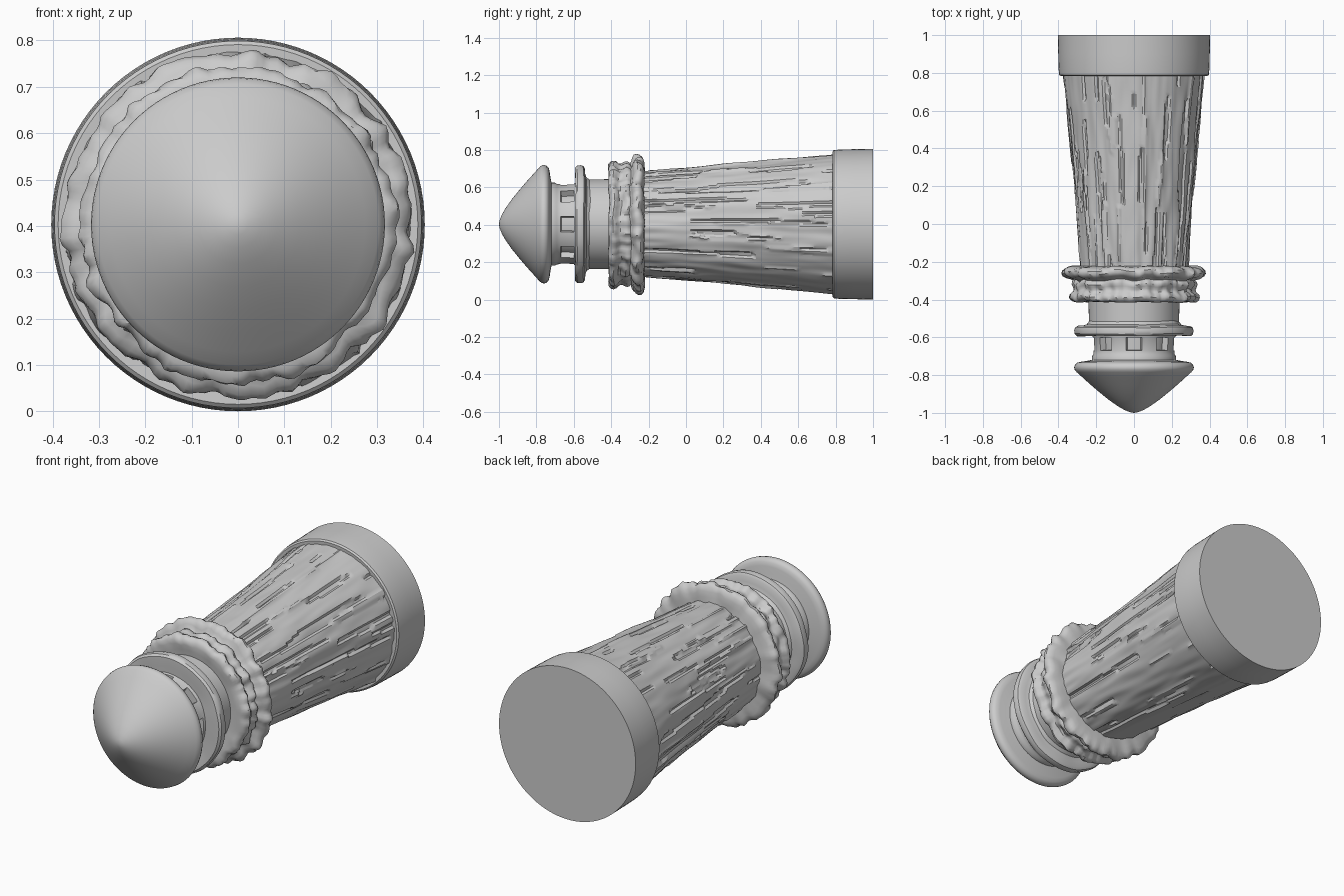
import bpy, bmesh, math
from mathutils import Vector, noise

if "Cube" in bpy.data.objects:
    bpy.data.objects.remove(bpy.data.objects["Cube"])

AXIS_Z = 0.403  # height of the horizontal centre line


def revolve(name, profile, segs=96, relief=None, edit=None, angle=35):
    """Spin a (y, radius) profile, front to back, around the long axis."""
    bm = bmesh.new()
    rows = []
    for y, r in profile:
        row = []
        for j in range(segs):
            a = 2 * math.pi * j / segs
            dy, dr = relief(a, y, r) if relief and r > 0 else (0, 0)
            row.append(bm.verts.new(((r + dr) * math.cos(a), y + dy,
                                     AXIS_Z + (r + dr) * math.sin(a))))
        rows.append(row)
    for lo, hi in zip(rows, rows[1:]):
        for j in range(segs):
            k = (j + 1) % segs
            bm.faces.new((lo[j], hi[j], hi[k], lo[k]))
    bmesh.ops.remove_doubles(bm, verts=bm.verts[:], dist=0.00005)
    if edit:
        edit(bm)
    mesh = bpy.data.meshes.new(name)
    bm.to_mesh(mesh)
    bm.free()
    ob = bpy.data.objects.new(name, mesh)
    bpy.context.collection.objects.link(ob)
    bpy.ops.object.select_all(action='DESELECT')
    ob.select_set(True)
    bpy.context.view_layer.objects.active = ob
    bpy.ops.object.shade_smooth_by_angle(angle=math.radians(angle))
    return ob


def wave(a, y, around, along, seed=0):
    return noise.noise(Vector((around * math.cos(a) + seed, along * y,
                               around * math.sin(a) + seed)))


def masonry(a, y, r):
    # long weathered streaks with a few sharp cracks, flatter underneath
    d = 0.008 * wave(a, y, 4, 2.5) + 0.006 * wave(a, y, 9, 5, 7)
    if wave(a, y, 11, 2.2, 20) < -0.33:
        d -= 0.010
    if wave(a, y, 9, 1.8, 40) > 0.38:
        d += 0.006
    flat = max(math.cos(a - math.radians(250)), 0.01)
    return 0, min(r + d, 0.955 * r / flat) - r


def rocky(a, y, r):
    # lumpy stones, only on the exposed outer part
    k = min(1, max(0, (r - 0.27) / 0.05))
    return (0.012 * k * wave(a, y, 4.5, 6, 11),
            k * (0.016 * wave(a, y, 5, 10, 3) + 0.016 * wave(a, y, 10, 16, 30)))


def worn(a, y, r):
    return 0.006 * wave(a, y, 2.2, 3, 5), 0.004 * wave(a, y, 3, 4, 9)


def cut_windows(bm):
    # eight square recesses around the lamp room
    picked = []
    for f in bm.faces:
        c = f.calc_center_median()
        a = math.degrees(math.atan2(c.z - AXIS_Z, c.x)) % 45
        if -0.668 < c.y < -0.602 and min(a, 45 - a) < 11:
            picked.append(f)
    bmesh.ops.inset_region(bm, faces=picked, thickness=0.002, depth=-0.035,
                           use_even_offset=True)


# Pointed roof with rounded rim
revolve("roof", [(-1.0, 0), (-0.996, 0.022), (-0.985, 0.05), (-0.965, 0.085),
                 (-0.93, 0.135), (-0.89, 0.184), (-0.85, 0.231), (-0.81, 0.275),
                 (-0.785, 0.303), (-0.772, 0.314), (-0.758, 0.317), (-0.744, 0.312),
                 (-0.734, 0.30), (-0.729, 0.28), (-0.724, 0.245), (-0.715, 0.205)], 96)

# Lamp room with windows
revolve("lamp_room", [(-0.722, 0.222), (-0.70, 0.222), (-0.69, 0.215),
                      (-0.67, 0.213), (-0.60, 0.217), (-0.585, 0.224),
                      (-0.56, 0.224)], 64, edit=cut_windows)

# Gallery walkway ring
revolve("gallery", [(-0.588, 0.21), (-0.59, 0.255), (-0.592, 0.285), (-0.592, 0.302),
                    (-0.582, 0.312), (-0.564, 0.315), (-0.548, 0.311), (-0.540, 0.298),
                    (-0.538, 0.27), (-0.532, 0.25), (-0.515, 0.238)], 96, worn)

# Plain neck below the gallery
revolve("neck", [(-0.56, 0.238), (-0.45, 0.240), (-0.36, 0.242)], 96)

# Rough stone collar: double lumpy band, valley, then wider ring
revolve("stone_collar", [
    (-0.405, 0.235), (-0.41, 0.27), (-0.414, 0.30), (-0.412, 0.322), (-0.402, 0.336),
    (-0.388, 0.341), (-0.372, 0.334), (-0.36, 0.320), (-0.346, 0.317), (-0.332, 0.324),
    (-0.318, 0.330), (-0.305, 0.326), (-0.296, 0.318), (-0.29, 0.325), (-0.285, 0.345),
    (-0.276, 0.363), (-0.262, 0.373), (-0.246, 0.373), (-0.234, 0.362),
    (-0.227, 0.340), (-0.224, 0.31), (-0.222, 0.275)], 160, rocky, angle=40)

# Tapering tower
STEPS = 80
tower = []
for i in range(STEPS + 1):
    t = i / STEPS
    tower.append((-0.25 + 1.04 * t, 0.281 + 0.091 * t + 0.012 * t * (t - 1)))
revolve("tower", tower, 200, masonry, angle=30)

# Plain round base drum
revolve("base", [(0.785, 0.355), (0.783, 0.388), (0.79, 0.396), (0.82, 0.399),
                 (0.90, 0.401), (1.0, 0.403), (1.0, 0)], 96)
